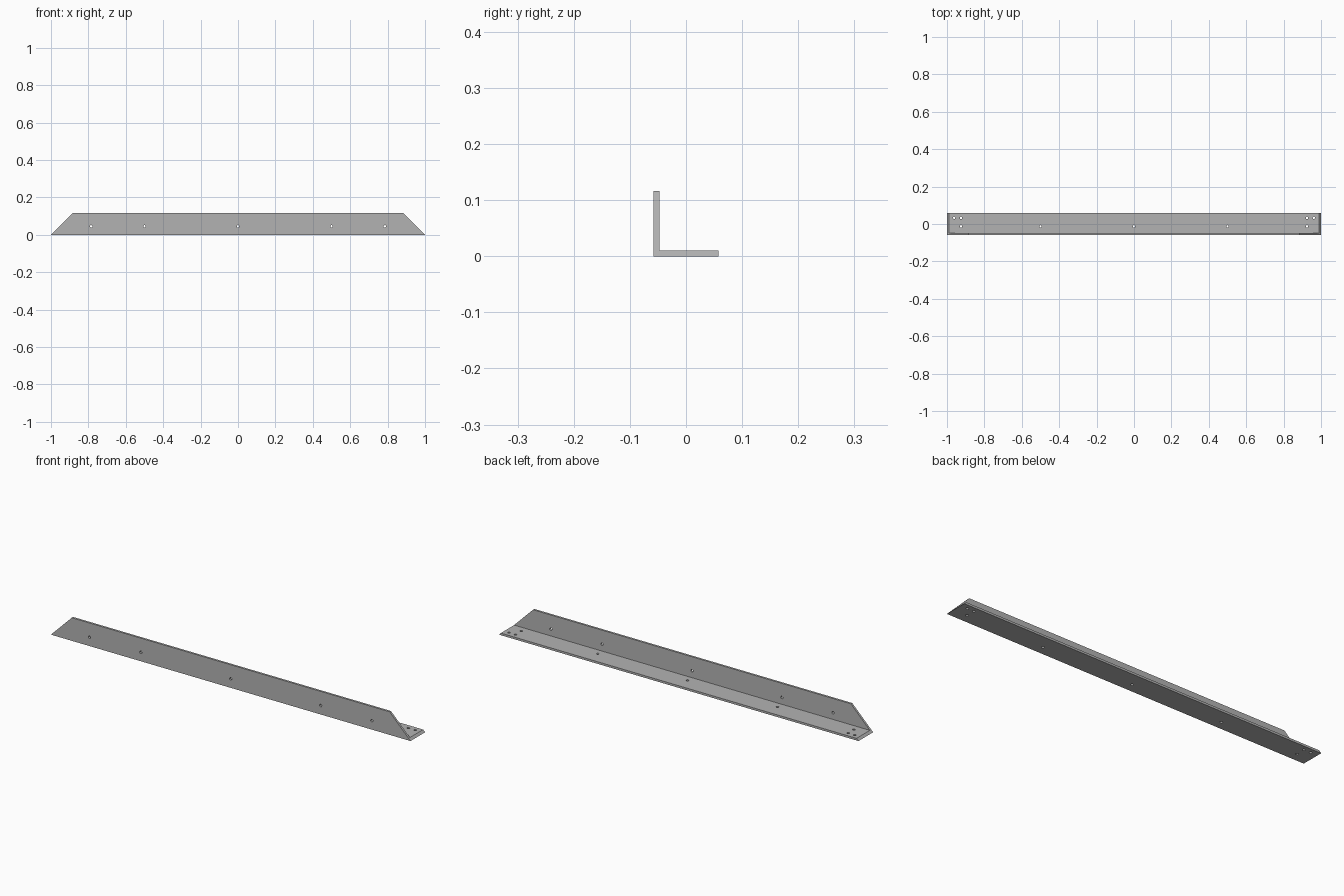
import bpy, bmesh, math
from mathutils import Matrix, Vector

if "Cube" in bpy.data.objects:
    bpy.data.objects.remove(bpy.data.objects["Cube"])

HALF_LEN, HALF_W, HEIGHT, THICK = 1.0, 0.058, 0.116, 0.0107
HOLE_R = 0.0065

steel = bpy.data.materials.new("grey_steel")
steel.diffuse_color = (0.45, 0.45, 0.45, 1)
steel.use_nodes = True
steel.node_tree.nodes["Principled BSDF"].inputs["Base Color"].default_value = steel.diffuse_color


def make_object(name, bm):
    bmesh.ops.recalc_face_normals(bm, faces=bm.faces)
    mesh = bpy.data.meshes.new(name)
    bm.to_mesh(mesh)
    bm.free()
    mesh.materials.append(steel)
    obj = bpy.data.objects.new(name, mesh)
    bpy.context.collection.objects.link(obj)
    return obj


# L-shaped angle bar, with both ends mitred at 45 degrees
profile = [(-HALF_W, 0), (HALF_W, 0), (HALF_W, THICK),
           (-HALF_W + THICK, THICK), (-HALF_W + THICK, HEIGHT), (-HALF_W, HEIGHT)]
bm = bmesh.new()
rings = [[bm.verts.new((side * (HALF_LEN - z), y, z)) for y, z in profile]
         for side in (-1, 1)]
for ring in rings:
    bm.faces.new(ring)
for i in range(len(profile)):
    j = (i + 1) % len(profile)
    bm.faces.new((rings[0][i], rings[0][j], rings[1][j], rings[1][i]))
bar = make_object("angle_bar", bm)

# Drill positions: through the upright flange and through the base flange
wall_y, wall_z = -HALF_W + THICK / 2, 0.045
drills = [(Vector((x, wall_y, wall_z)), "X") for x in (-0.785, -0.5, 0, 0.5, 0.785)]
drills += [(Vector((x, -0.013, THICK / 2)), "Z") for x in (-0.5, 0, 0.5)]
for side in (-1, 1):
    for x, y in ((0.925, -0.013), (0.925, 0.033), (0.962, 0.033)):
        drills.append((Vector((side * x, y, THICK / 2)), "Z"))

bm = bmesh.new()
for pos, axis in drills:
    turn = Matrix.Rotation(math.pi / 2, 4, "X") if axis == "X" else Matrix()
    bmesh.ops.create_cone(bm, cap_ends=True, segments=24, radius1=HOLE_R,
                          radius2=HOLE_R, depth=THICK * 2,
                          matrix=Matrix.Translation(pos) @ turn)
cutter = make_object("hole_cutter", bm)
cutter.hide_render = True

# Cut the holes, then discard the cutter
cut = bar.modifiers.new("holes", "BOOLEAN")
cut.operation = "DIFFERENCE"
cut.solver = "EXACT"
cut.object = cutter
bpy.context.view_layer.objects.active = bar
bar.select_set(True)
bpy.ops.object.modifier_apply(modifier=cut.name)
bpy.data.objects.remove(cutter)

# Smooth hole walls, crisp bar edges
bpy.ops.object.shade_smooth_by_angle(angle=math.radians(30))
